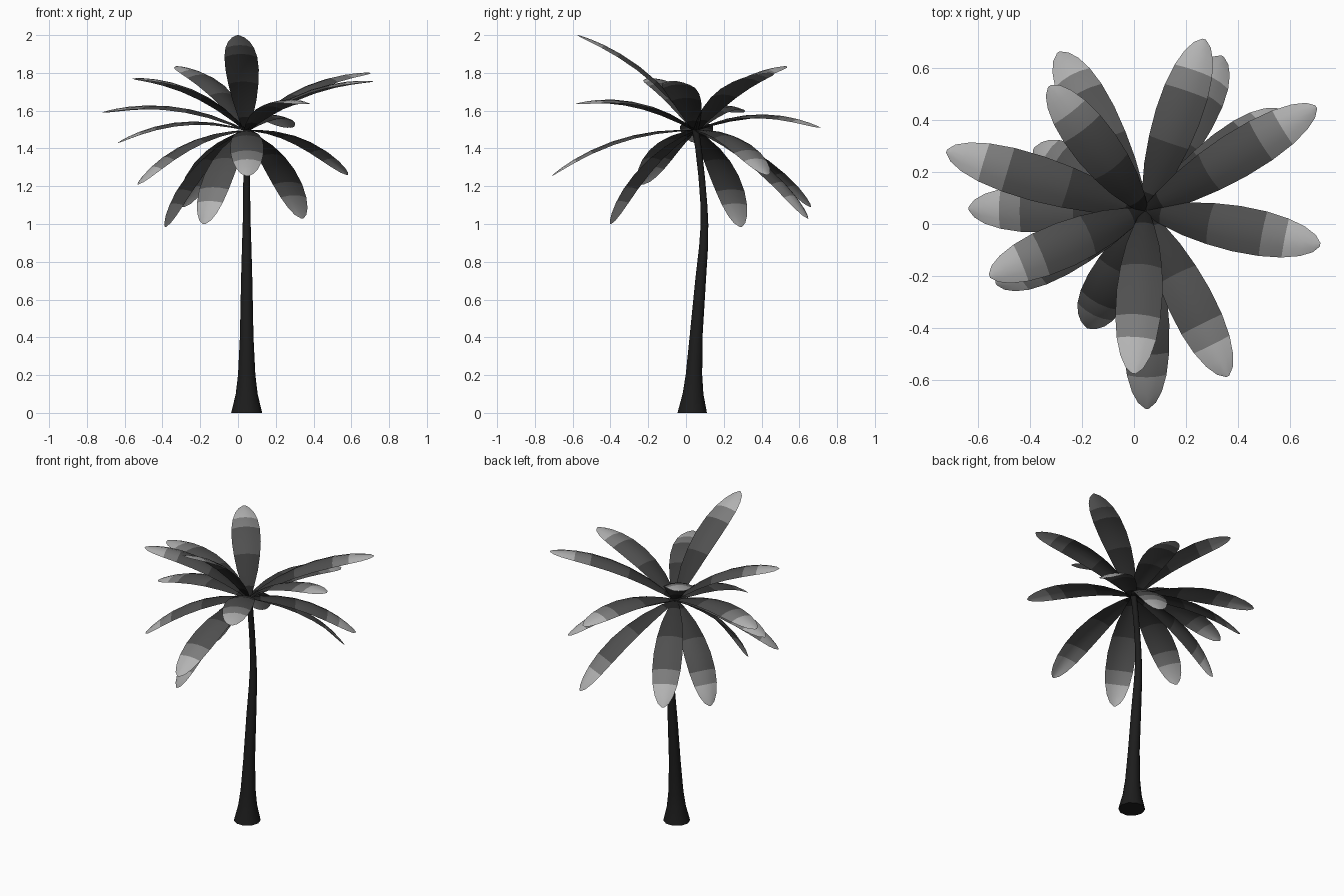
import bpy, bmesh, math
from mathutils import Vector

if "Cube" in bpy.data.objects:
    bpy.data.objects.remove(bpy.data.objects["Cube"])


def grey(name, v):
    m = bpy.data.materials.new(name)
    m.diffuse_color = (v, v, v, 1)
    m.use_nodes = True
    m.node_tree.nodes["Principled BSDF"].inputs["Base Color"].default_value = m.diffuse_color
    return m


BARK = grey("bark", 0.012)
LEAF = [grey("leaf_%d" % i, v) for i, v in enumerate((0.015, 0.04, 0.08, 0.2, 0.45))]


def finish(name, bm, mats):
    me = bpy.data.meshes.new(name)
    bm.to_mesh(me)
    bm.free()
    for m in mats:
        me.materials.append(m)
    for p in me.polygons:
        p.use_smooth = True
    ob = bpy.data.objects.new(name, me)
    bpy.context.collection.objects.link(ob)
    return ob


# Trunk: rings (z, centre y, radius) along a gentle bend
RINGS = [(0, .033, .082), (.1, .037, .058), (.2, .042, .046), (.4, .053, .036),
         (.7, .077, .030), (.88, .093, .025), (1.0, .098, .021), (1.1, .095, .019),
         (1.25, .083, .018), (1.4, .066, .018), (1.5, .05, .02)]
SIDES = 10
bm = bmesh.new()
loops = []
for z, cy, r in RINGS:
    loops.append([bm.verts.new((.046 + r * math.cos(math.tau * i / SIDES),
                                cy + r * math.sin(math.tau * i / SIDES), z))
                  for i in range(SIDES)])
for a, b in zip(loops, loops[1:]):
    for i in range(SIDES):
        j = (i + 1) % SIDES
        bm.faces.new((a[i], a[j], b[j], b[i]))
bm.faces.new(loops[0][::-1])
bm.faces.new(loops[-1])
trunk = finish("trunk", bm, [BARK])
bpy.context.view_layer.objects.active = trunk
trunk.select_set(True)
bpy.ops.object.shade_smooth_by_angle(angle=math.radians(50))

# Fronds: arched leaves from the crown to each tip
ROOT = Vector((.043, .05, 1.495))
TIPS = [(.27, .71, 1.51), (.34, .645, 1.03), (.70, .45, 1.80), (.58, .43, 1.26),
        (.715, -.08, 1.755), (.36, -.585, 1.635), (.05, -.71, 1.255), (0, -.575, 2.0),
        (-.18, -.40, 1.0), (-.555, -.20, 1.77), (-.53, -.23, 1.21), (-.635, .06, 1.43),
        (-.72, .28, 1.59), (-.385, .29, .985), (-.325, .53, 1.835), (-.29, .66, 1.09)]
# (position along leaf, full width)
WIDTHS = [(0, .03), (.1, .075), (.25, .128), (.4, .16), (.55, .177), (.7, .174),
          (.82, .152), (.91, .115), (.97, .068), (1, .014)]
ACROSS = (-1, -.5, 0, .5, 1)
BULGE, SAG = .07, .02


def frond(k, tip):
    tip = Vector(tip)
    chord = tip - ROOT
    side = chord.cross(Vector((0, 0, 1))).normalized()
    up = side.cross(chord).normalized()
    ctrl = (ROOT + tip) / 2 + up * BULGE * 2
    bm = bmesh.new()
    rows = []
    for t, w in WIDTHS:
        p = ROOT * (1 - t) ** 2 + ctrl * 2 * t * (1 - t) + tip * t * t
        tan = (ctrl - ROOT) * (1 - t) + (tip - ctrl) * t
        n = side.cross(tan).normalized()
        sag = SAG * w / .177
        rows.append([bm.verts.new(p + side * s * w / 2 - n * sag * (s * s - .4))
                     for s in ACROSS])
    for r, (a, b) in enumerate(zip(rows, rows[1:])):
        for i in range(len(ACROSS) - 1):
            f = bm.faces.new((a[i], a[i + 1], b[i + 1], b[i]))
            f.material_index = (0, 1, 1, 2, 2, 3, 4, 4, 4)[r]
    finish("frond_%02d" % k, bm, LEAF)


for k, tip in enumerate(TIPS):
    frond(k + 1, tip)
